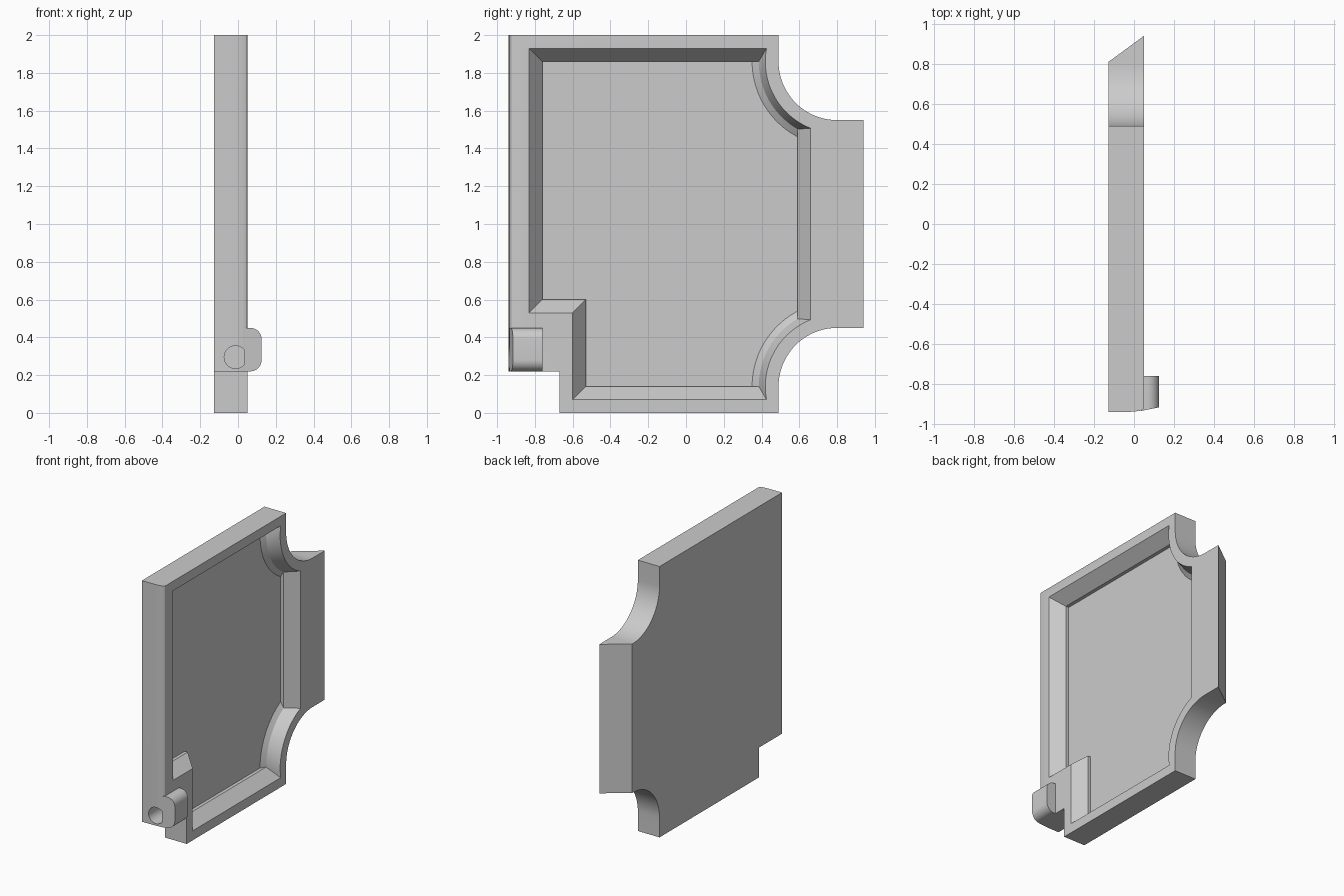
import bpy
import bmesh
from math import pi, sin, cos, asin, acos, radians

if "Cube" in bpy.data.objects:
    bpy.data.objects.remove(bpy.data.objects["Cube"], do_unlink=True)

grey = bpy.data.materials.new("plain grey")
grey.use_nodes = True
grey.diffuse_color = (0.6, 0.6, 0.6, 1)
grey.node_tree.nodes["Principled BSDF"].inputs["Base Color"].default_value = (0.6, 0.6, 0.6, 1)


def loft(name, sections):
    """Skin matching closed sections and cap both ends."""
    bm = bmesh.new()
    rings = [[bm.verts.new(p) for p in s] for s in sections]
    n = len(rings[0])
    for a, b in zip(rings, rings[1:]):
        for i in range(n):
            j = (i + 1) % n
            bm.faces.new((a[i], a[j], b[j], b[i]))
    bm.faces.new(rings[0])
    bm.faces.new(rings[-1])
    bmesh.ops.recalc_face_normals(bm, faces=bm.faces)
    mesh = bpy.data.meshes.new(name)
    bm.to_mesh(mesh)
    bm.free()
    mesh.materials.append(grey)
    obj = bpy.data.objects.new(name, mesh)
    bpy.context.collection.objects.link(obj)
    return obj


def scallops(r, top, side, steps=20):
    """Upper concave corner and its mirrored lower twin, in (y, z)."""
    start = pi - asin((top - 1.86) / r)
    end = 2 * pi - acos((side - 0.8) / r)
    angles = [start + (end - start) * i / steps for i in range(steps + 1)]
    upper = [(0.8 + r * cos(a), 1.86 + r * sin(a)) for a in angles]
    return upper + [(y, 2 - z) for y, z in reversed(upper)]


def plate_section(x, front, back):
    arc = scallops(0.31, 1.86, 0.8)
    half = len(arc) // 2
    pts = [(front, 0.22), (front, 2), (0.49, 2)] + arc[:half]
    pts += [(back, 1.55), (back, 0.45)] + arc[half:]
    pts += [(0.49, 0), (-0.67, 0), (-0.67, 0.22)]
    return [(x, y, z) for y, z in pts]


def pocket_section(x, inset, r):
    pts = [(-0.60 + inset, 0.07 + inset), (-0.60 + inset, 0.53 + inset),
           (-0.83 + inset, 0.53 + inset), (-0.83 + inset, 1.93 - inset)]
    pts += scallops(r, 1.93 - inset, 0.66 - inset)
    return [(x, y, z) for y, z in pts]


# Plate with a gently curved front edge and a slanted back edge
BACK, FACE = -0.127, 0.05
edge = [(BACK, -0.94), (-0.04, -0.939), (0.0, -0.937), (0.03, -0.933),
        (0.042, -0.929), (0.048, -0.922), (FACE, -0.914)]
plate = loft("plate", [plate_section(x, y, 0.81 + 0.13 * (x - BACK) / (FACE - BACK))
                       for x, y in edge])

# Tapered pocket with a short step down to its floor
pocket = loft("pocket_cutter", [pocket_section(0.2, 0, 0.38), pocket_section(FACE, 0, 0.38),
                                pocket_section(-0.04, 0.07, 0.415),
                                pocket_section(-0.065, 0.07, 0.45)])

# Round pin hole in the front edge
circle = [2 * pi * i / 40 for i in range(40)]
hole = loft("hole_cutter", [[(-0.013 + 0.06 * cos(a), y, 0.295 + 0.06 * sin(a)) for a in circle]
                            for y in (-1.0, -0.74)])

# Lug with rounded outer corners, its front following the plate edge
R = 0.06
profile = [(0.035, 0.22)]
for cz, first in ((0.22 + R, -pi / 2), (0.45 - R, 0)):
    profile += [(0.125 - R + R * cos(first + pi / 2 * i / 10),
                 cz + R * sin(first + pi / 2 * i / 10)) for i in range(11)]
profile.append((0.035, 0.45))
lug = loft("lug", [[(x, -0.934 + 0.2 * (x - 0.035), z) for x, z in profile],
                   [(x, -0.76, z) for x, z in profile]])

# Cut the openings
bpy.context.view_layer.objects.active = plate
for cutter in (pocket, hole):
    cutter.hide_render = True
    mod = plate.modifiers.new("cut", "BOOLEAN")
    mod.operation = "DIFFERENCE"
    mod.solver = "EXACT"
    mod.object = cutter
    bpy.ops.object.modifier_apply(modifier=mod.name)
    bpy.data.objects.remove(cutter, do_unlink=True)

# Smooth the curves and keep the edges crisp
bpy.ops.object.select_all(action="DESELECT")
for obj in (plate, lug):
    obj.select_set(True)
bpy.ops.object.shade_smooth_by_angle(angle=radians(25))
